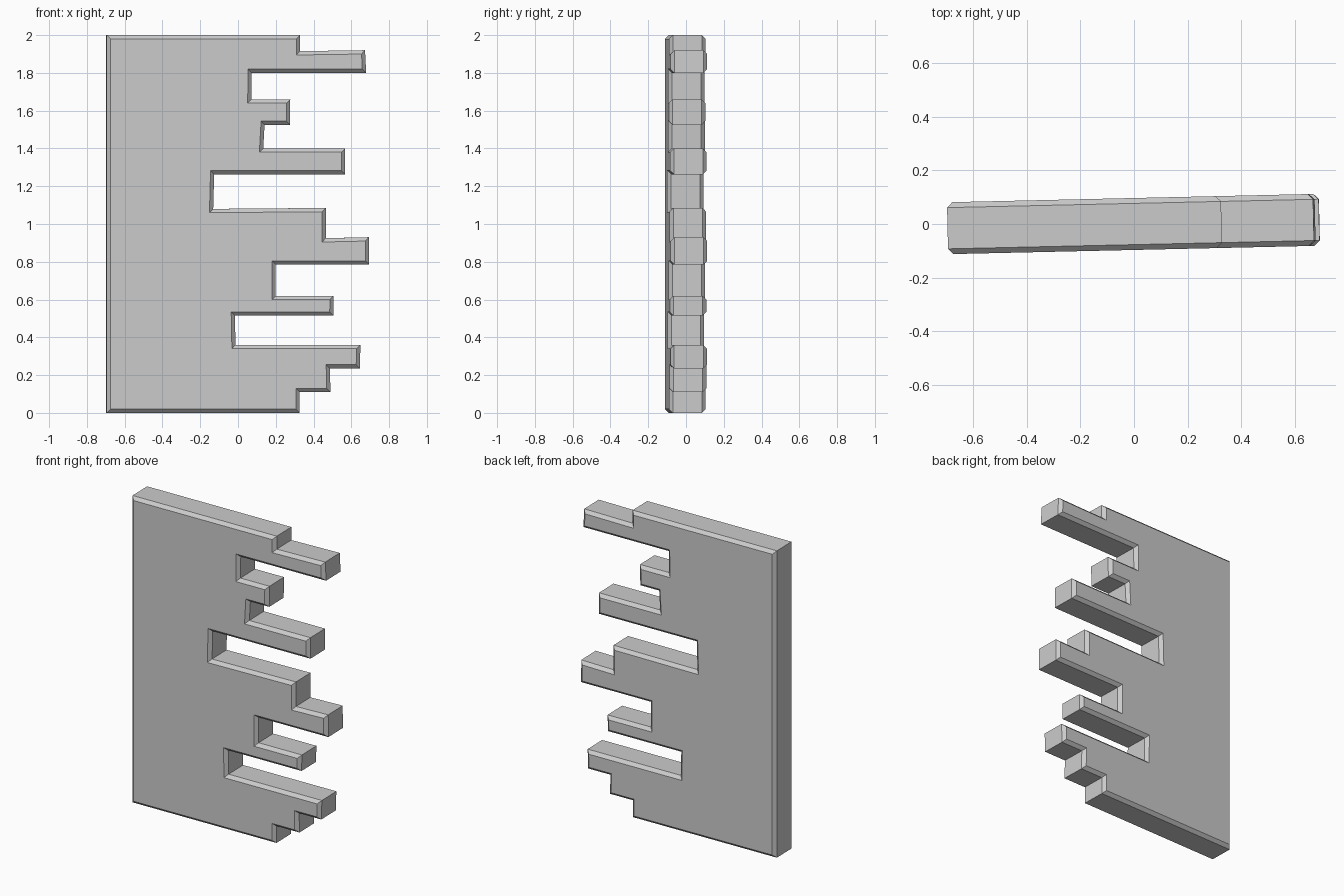
import bpy, bmesh, math
from mathutils import Vector

if "Cube" in bpy.data.objects:
    bpy.data.objects.remove(bpy.data.objects["Cube"])

HALF = 0.097      # half thickness
CHAMFER = 0.02    # chamfer along the broken outline
LEFT = -0.697     # straight, unchamfered end

# outline of the broken slab (x, z), counter-clockwise seen from the front
outline = [Vector(p) for p in [
    (LEFT, 0), (0.325, 0), (0.325, 0.11), (0.488, 0.11), (0.485, 0.235), (0.643, 0.235),
    (0.647, 0.36), (-0.015, 0.36), (-0.018, 0.515), (0.503, 0.515), (0.505, 0.62),
    (0.198, 0.62), (0.198, 0.785), (0.693, 0.785), (0.692, 0.93), (0.463, 0.925),
    (0.463, 1.085), (-0.133, 1.08), (-0.128, 1.263), (0.566, 1.263), (0.566, 1.40),
    (0.132, 1.40), (0.139, 1.525), (0.273, 1.525), (0.275, 1.66), (0.069, 1.66),
    (0.071, 1.80), (0.677, 1.80), (0.671, 1.92), (0.327, 1.915), (0.327, 2.0), (LEFT, 2.0)]]


def inset(points, d):
    """Mitred inset that leaves the straight left end in place."""
    result = []
    for i, p in enumerate(points):
        a = (p - points[i - 1]).normalized()
        b = (points[(i + 1) % len(points)] - p).normalized()
        na, nb = Vector((-a.y, a.x)), Vector((-b.y, b.x))
        q = p + (na + nb) * d / (1 + na.dot(nb))
        if p.x == LEFT:
            q.x = LEFT
        result.append(q)
    return result


# slab: front face, chamfers, side wall and back face as stacked loops
inner = inset(outline, CHAMFER)
layers = [(inner, -HALF), (outline, CHAMFER - HALF), (outline, HALF - CHAMFER), (inner, HALF)]
bm = bmesh.new()
rings = [[bm.verts.new((p.x, y, p.y)) for p in pts] for pts, y in layers]
for r0, r1 in zip(rings, rings[1:]):
    for i in range(len(r0)):
        j = (i + 1) % len(r0)
        bm.faces.new((r0[i], r1[i], r1[j], r0[j]))
bm.faces.new(rings[0])
bm.faces.new(rings[-1][::-1])
bmesh.ops.recalc_face_normals(bm, faces=bm.faces)
bmesh.ops.triangulate(bm, faces=[f for f in bm.faces if len(f.verts) > 4])

mesh = bpy.data.meshes.new("broken_slab")
bm.to_mesh(mesh)
bm.free()
slab = bpy.data.objects.new("broken_slab", mesh)
slab.rotation_euler.z = math.radians(1.3)  # slight turn seen from the top
bpy.context.collection.objects.link(slab)
